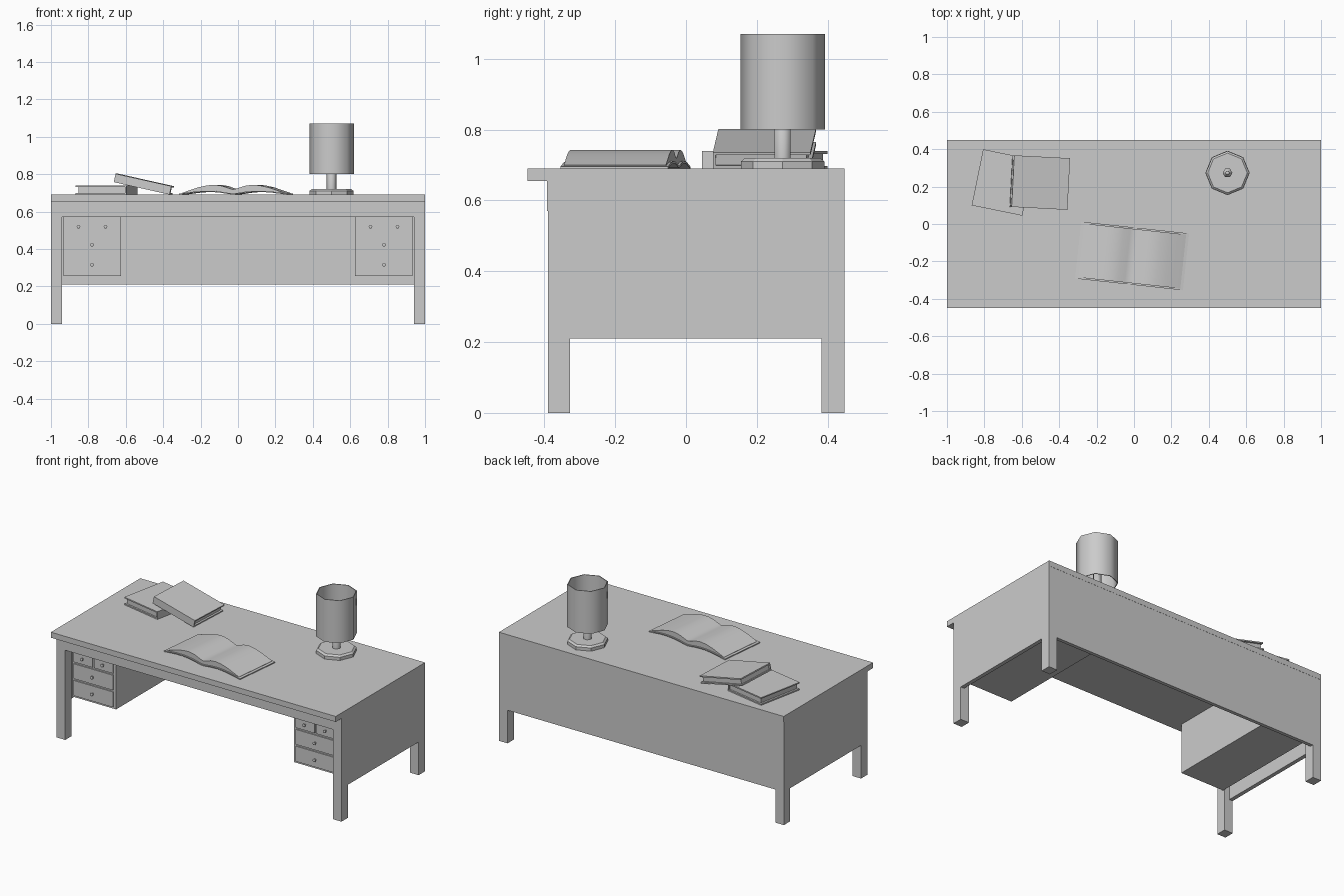
import bpy, bmesh, math
from mathutils import Matrix, Vector

if "Cube" in bpy.data.objects:
    bpy.data.objects.remove(bpy.data.objects["Cube"])


def finish(name, bm, smooth=None):
    bmesh.ops.recalc_face_normals(bm, faces=bm.faces)
    me = bpy.data.meshes.new(name)
    bm.to_mesh(me)
    bm.free()
    ob = bpy.data.objects.new(name, me)
    bpy.context.collection.objects.link(ob)
    if smooth:
        bpy.ops.object.select_all(action='DESELECT')
        bpy.context.view_layer.objects.active = ob
        ob.select_set(True)
        bpy.ops.object.shade_smooth_by_angle(angle=math.radians(smooth))
    return ob


def add_box(bm, x, y, z, mat=Matrix()):
    size = Matrix.Diagonal((x[1] - x[0], y[1] - y[0], z[1] - z[0], 1))
    centre = Vector((sum(x) / 2, sum(y) / 2, sum(z) / 2))
    bmesh.ops.create_cube(bm, size=1, matrix=mat @ Matrix.Translation(centre) @ size)


def box(name, x, y, z):
    bm = bmesh.new()
    add_box(bm, x, y, z)
    return finish(name, bm)


def lathe(name, profile, sides, loc, mat=Matrix(), smooth=None):
    """Spin an (r, z) profile; r = 0 points are merged into a pole."""
    bm = bmesh.new()
    vs = [bm.verts.new((r, 0, z)) for r, z in profile]
    es = [bm.edges.new(p) for p in zip(vs, vs[1:])]
    bmesh.ops.spin(bm, geom=vs + es, cent=(0, 0, 0), axis=(0, 0, 1),
                   angle=2 * math.pi, steps=sides)
    bmesh.ops.remove_doubles(bm, verts=bm.verts, dist=1e-5)
    bm.transform(Matrix.Translation(loc) @ mat)
    return finish(name, bm, smooth)


# desk carcass
box("desk_top", (-1, 1), (-.448, .448), (.655, .69))
box("apron", (-.998, .998), (-.392, .43), (.57, .655))
box("back_panel", (-1, 1), (.425, .447), (.21, .655))

for side, s in (("left", -1), ("right", 1)):
    def mx(a, b):
        return tuple(sorted((s * a, s * b)))

    # legs and side panel
    box(side + "_front_leg", mx(.94, 1), (-.39, -.327), (0, .57))
    box(side + "_back_leg", mx(.94, 1), (.383, .447), (0, .57))
    box(side + "_panel", mx(.975, 1), (-.39, .447), (.21, .655))

    # drawer cabinet with drawer fronts and knobs
    box(side + "_cabinet", mx(.625, .932), (-.33, .425), (.255, .57))
    drawers = [(.92, .786, .481, .556), (.775, .642, .481, .556),
               (.92, .642, .375, .470), (.92, .642, .267, .364)]
    for i, (a, b, z0, z1) in enumerate(drawers):
        box(f"{side}_drawer_{i}", mx(a, b), (-.338, -.32), (z0, z1))
        lathe(f"{side}_knob_{i}",
              [(.005, 0), (.005, .008), (.010, .012), (.010, .017), (0, .021)],
              8, (s * (a + b) / 2, -.337, (z0 + z1) / 2),
              Matrix.Rotation(math.pi / 2, 4, 'X'), 40)

# lamp: octagonal base, thin stem, open shade
lamp = (.5, .273, 0)
lathe("lamp_base", [(0, .69), (.118, .69), (.118, .71), (.106, .72), (0, .72)], 8, lamp)
lathe("lamp_stem", [(.026, .715), (.026, .86), (.012, .87), (.012, .90), (0, .905)],
      6, lamp, smooth=65)
lathe("lamp_shade", [(.119, .80), (.119, 1.07), (.114, 1.07), (.114, .80), (.119, .80)],
      8, lamp, smooth=60)


# closed books: two covers, a spine and an inset page block
def closed_book(name, mat, t):
    bm = bmesh.new()
    w, d, c = .138, .153, .008
    add_box(bm, (-w, w), (-d, d), (0, c), mat)
    add_box(bm, (-w, w), (-d, d), (t - c, t), mat)
    add_box(bm, (w - c, w), (-d, d), (c, t - c), mat)
    add_box(bm, (-w + .012, w - c), (-d + .01, d - .01), (c, t - c), mat)
    finish(name, bm)


def rot(deg, axis):
    return Matrix.Rotation(math.radians(deg), 4, axis)


closed_book("flat_book", Matrix.Translation((-.702, .222, .69)) @ rot(-11.5, 'Z'), .049)
closed_book("leaning_book", Matrix.Translation((-.508, .222, .724))
            @ rot(-3, 'Z') @ rot(12.6, 'Y') @ rot(-90, 'Z'), .046)


# open book: mirrored half profiles extruded along the page height
def open_book(name, top, bottom, half_depth):
    bm = bmesh.new()

    def curve(pts):
        return [(-x, z) for x, z in reversed(pts)] + [p for p in pts if p[0] > 0]
    up, low = curve(top), curve(bottom)
    verts = [[bm.verts.new((x, y, z)) for x, z in row]
             for row in (up, low) for y in (-half_depth, half_depth)]
    uf, ub, lf, lb = verts
    n = len(uf)
    for i in range(n - 1):
        j = i + 1
        bm.faces.new((uf[i], uf[j], ub[j], ub[i]))
        bm.faces.new((lf[i], lb[i], lb[j], lf[j]))
        bm.faces.new((uf[i], lf[i], lf[j], uf[j]))
        bm.faces.new((ub[i], ub[j], lb[j], lb[i]))
    for i in (0, n - 1):
        bm.faces.new((uf[i], ub[i], lb[i], lf[i]))
    bm.transform(Matrix.Translation((-.01, -.171, .69)) @ rot(-6.2, 'Z'))
    finish(name, bm, 35)


xs = [0, .025, .06, .10, .14, .19, .24, .275]
pages = [.028, .035, .047, .053, .050, .039, .022, .010]
cover = [.003, .006, .012, .016, .017, .014, .007, .002]
open_book("open_book_pages", list(zip(xs, pages)),
          list(zip(xs, [z + .002 for z in cover])), .145)
cx = [x * .29 / .275 for x in xs]
open_book("open_book_cover", [(x, z + .004) for x, z in zip(cx, cover)],
          [(x, z - .002) for x, z in zip(cx, cover)], .153)
